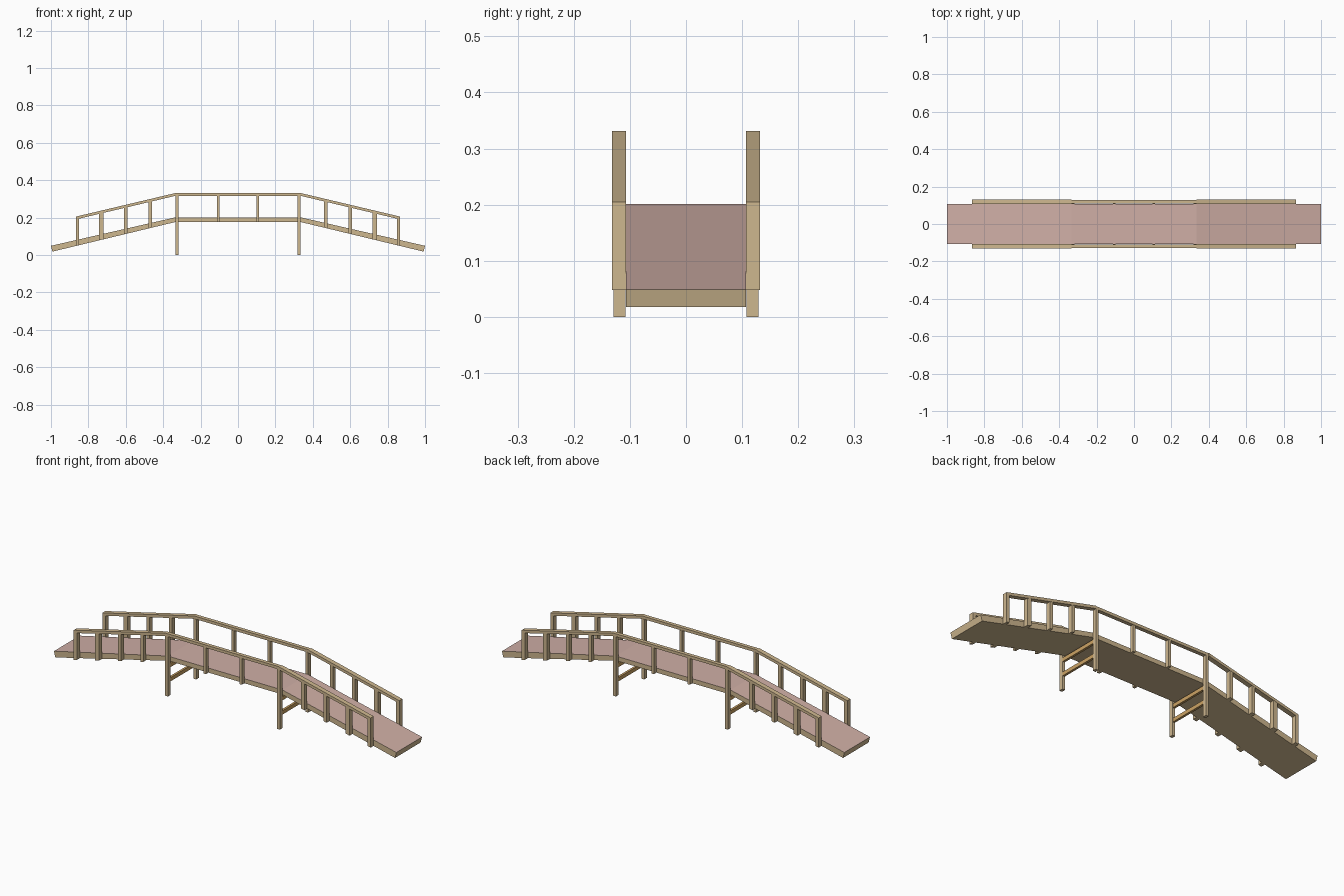
import bpy, bmesh

if "Cube" in bpy.data.objects:
    bpy.data.objects.remove(bpy.data.objects["Cube"])


def srgb(r, g, b):
    return tuple((c / 255 / 12.92) if c <= 10 else ((c / 255 + 0.055) / 1.055) ** 2.4
                 for c in (r, g, b)) + (1.0,)


def material(name, rgb):
    m = bpy.data.materials.new(name)
    m.diffuse_color = srgb(*rgb)
    m.use_nodes = True
    m.node_tree.nodes["Principled BSDF"].inputs["Base Color"].default_value = m.diffuse_color
    return m


WOOD = material("light wood", (206, 183, 143))
DECK = material("pink deck boards", (208, 175, 166))
BRACE = material("orange wood", (204, 163, 100))


def prism(name, profile, y0, y1, mats, top_rule=False):
    """Extrude an xz outline from y0 to y1; optionally colour upward faces."""
    bm = bmesh.new()
    a = [bm.verts.new((x, y0, z)) for x, z in profile]
    b = [bm.verts.new((x, y1, z)) for x, z in profile]
    n = len(profile)
    bm.faces.new(a)
    bm.faces.new(b[::-1])
    for i in range(n):
        j = (i + 1) % n
        bm.faces.new((a[i], b[i], b[j], a[j]))
    bmesh.ops.recalc_face_normals(bm, faces=bm.faces)
    bm.normal_update()
    if top_rule:
        for f in bm.faces:
            f.material_index = 1 if f.normal.z > 0.5 else 0
    me = bpy.data.meshes.new(name)
    bm.to_mesh(me)
    bm.free()
    for m in mats:
        me.materials.append(m)
    ob = bpy.data.objects.new(name, me)
    bpy.context.collection.objects.link(ob)
    return ob


def mirrored(points):
    """Complete a left-to-right outline half (x < 0) with its mirror image."""
    return points + [(-x, z) for x, z in reversed(points)]


def follow(x, edge, mid, z_edge, z_mid):
    """Height of a level-then-sloping line at x."""
    t = max(0.0, (abs(x) - mid) / (edge - mid))
    return z_mid + (z_edge - z_mid) * t


def deck_bottom(x):
    return follow(x, 0.992, 0.331, 0.018, 0.177)


def rail_top(x):
    return follow(x, 0.867, 0.335, 0.205, 0.331)


def rail_bottom(x):
    return rail_top(x) - 0.015


# Walkway: sloped ends with a level middle, coloured on top only
top = mirrored([(-1.0, 0.049), (-0.335, 0.201)])
bottom = mirrored([(-0.992, 0.018), (-0.331, 0.177)])
prism("walkway", top + bottom[::-1], -0.107, 0.107, [WOOD, DECK], top_rule=True)

for side, label in ((-1, "front"), (1, "back")):
    # Handrail: level middle and two sloping, slightly wider ends
    def rail(name, x0, x1, y_in, y_out):
        pts = [(x0, rail_bottom(x0)), (x1, rail_bottom(x1)),
               (x1, rail_top(x1)), (x0, rail_top(x0))]
        prism(name, pts, side * y_in, side * y_out, [WOOD])

    rail(label + "_rail_middle", -0.335, 0.335, 0.109, 0.129)
    for sx, end in ((-1, "left"), (1, "right")):
        rail(f"{label}_rail_{end}", sx * 0.335, sx * 0.867, 0.107, 0.132)

        # Balusters: position, half width, inner and outer depth
        for i, (x, h, y0, y1) in enumerate(((0.105, 0.007, 0.107, 0.128),
                                            (0.470, 0.009, 0.107, 0.131),
                                            (0.600, 0.009, 0.107, 0.131),
                                            (0.731, 0.012, 0.107, 0.131),
                                            (0.858, 0.009, 0.107, 0.132))):
            l, r = sx * x - h, sx * x + h
            pts = [(l, deck_bottom(l)), (r, deck_bottom(r)),
                   (r, rail_bottom(r)), (l, rail_bottom(l))]
            prism(f"{label}_{end}_post_{i + 1}", pts, side * y0, side * y1, [WOOD])

        # Tall leg running from the ground up to the rail
        l, r = sx * 0.319, sx * 0.335
        prism(f"{label}_{end}_leg", [(l, 0), (r, 0), (r, 0.316), (l, 0.316)],
              side * 0.1075, side * 0.129, [WOOD])

# Cross braces between each pair of legs
for sx, end in ((-1, "left"), (1, "right")):
    for z, level in ((0.080, "lower"), (0.155, "upper")):
        l, r = sx * 0.321, sx * 0.333
        prism(f"{end}_{level}_brace",
              [(l, z - 0.010), (r, z - 0.010), (r, z + 0.010), (l, z + 0.010)],
              -0.109, 0.109, [BRACE])
